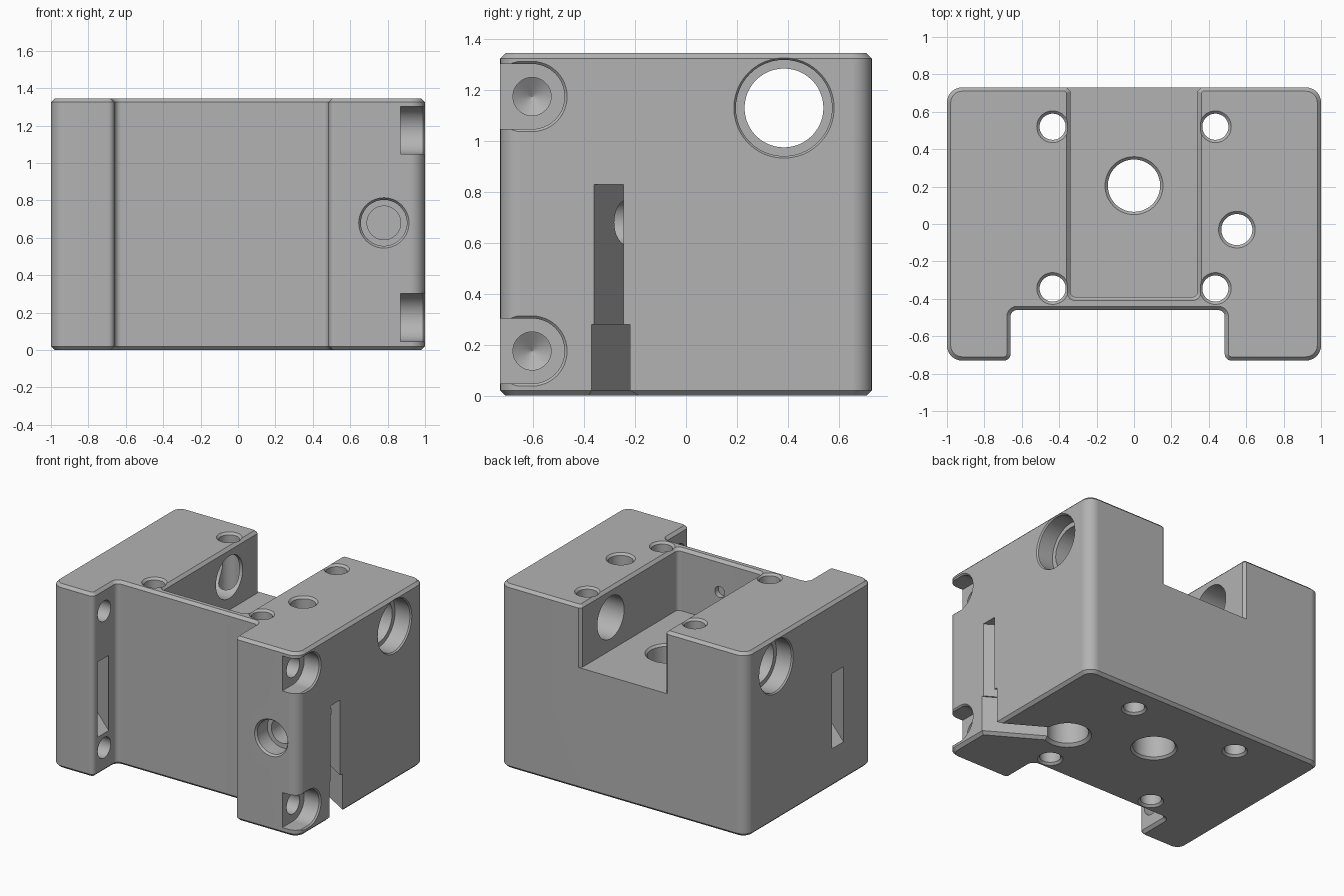
import bpy, bmesh, math
from mathutils import Vector

if "Cube" in bpy.data.objects:
    bpy.data.objects.remove(bpy.data.objects["Cube"], do_unlink=True)

H, CH = 1.345, 0.02          # height and edge chamfer
FLOOR = 0.89                 # pocket floor height
PERM = {"X": (2, 0, 1), "Y": (0, 2, 1), "Z": (0, 1, 2)}


def circle(cx, cy, r, n=48):
    return [(cx + r * math.cos(2 * math.pi * i / n), cy + r * math.sin(2 * math.pi * i / n))
            for i in range(n)]


def rounded(corners, steps=8):
    """Counter-clockwise outline from (x, y, fillet radius) corners."""
    out = []
    for i, (x, y, r) in enumerate(corners):
        p = Vector((x, y))
        if r == 0:
            out.append((x, y))
            continue
        a = (Vector(corners[i - 1][:2]) - p).normalized()
        b = (Vector(corners[(i + 1) % len(corners)][:2]) - p).normalized()
        half = a.angle(b) / 2
        c = p + (a + b).normalized() * r / math.sin(half)
        s, e = p + a * r / math.tan(half) - c, p + b * r / math.tan(half) - c
        turn = math.atan2(s.x * e.y - s.y * e.x, s.dot(e))
        for k in range(steps + 1):
            t = turn * k / steps
            out.append((c.x + s.x * math.cos(t) - s.y * math.sin(t),
                        c.y + s.x * math.sin(t) + s.y * math.cos(t)))
    return out


def offset(pts, d):
    """Move a counter-clockwise outline outwards by d."""
    out = []
    for i, p in enumerate(pts):
        p, a, b = Vector(p), Vector(pts[i - 1]), Vector(pts[(i + 1) % len(pts)])
        u, v = (p - a).normalized(), (b - p).normalized()
        n1, n2 = Vector((u.y, -u.x)), Vector((v.y, -v.x))
        out.append(p + (n1 + n2) * d / (1 + n1.dot(n2)))
    return out


def prism(name, pts, layers, axis="Z"):
    """Loft an outline through (height, outward offset) layers along an axis."""
    bm = bmesh.new()
    rings = []
    for h, d in layers:
        ring = []
        for u, v in offset(pts, d):
            src = (u, v, h)
            ring.append(bm.verts.new([src[k] for k in PERM[axis]]))
        rings.append(ring)
    n = len(pts)
    for r0, r1 in zip(rings, rings[1:]):
        for i in range(n):
            bm.faces.new((r0[i], r0[(i + 1) % n], r1[(i + 1) % n], r1[i]))
    bm.faces.new(rings[0][::-1])
    bm.faces.new(rings[-1])
    bmesh.ops.recalc_face_normals(bm, faces=bm.faces)
    mesh = bpy.data.meshes.new(name)
    bm.to_mesh(mesh)
    bm.free()
    ob = bpy.data.objects.new(name, mesh)
    bpy.context.collection.objects.link(ob)
    return ob


def through(top, flare=0.015):
    """Layers of a vertical hole with chamfers at the base and at height top."""
    return [(-0.02, flare + 0.02), (flare, 0), (top - flare, 0), (top + 0.02, flare + 0.02)]


def strip(p, q, width):
    """Straight channel outline from p to q."""
    p, q = Vector(p), Vector(q)
    d = (q - p).normalized()
    n = Vector((-d.y, d.x)) * width / 2
    return [tuple(v) for v in (p - n, q - n, q + n, p + n)]


# Block with a wide front notch
outline = rounded([(-1, -0.73, 0.08), (-0.66, -0.73, 0.035), (-0.66, -0.46, 0.035),
                   (0.485, -0.46, 0.035), (0.485, -0.73, 0.035), (1, -0.73, 0.08),
                   (1, 0.73, 0.08), (-1, 0.73, 0.08)])
body = prism("carriage_block", outline, [(0, -CH), (CH, 0), (H - CH, 0), (H, -CH)])
cutters = []


def cut(*args):
    cutters.append(prism(*args))


# Top pocket, open at the back
cut("pocket", rounded([(-0.34, -0.39, 0.03), (0.34, -0.39, 0.03), (0.34, 0.71, 0),
                       (0.44, 0.81, 0), (-0.44, 0.81, 0), (-0.34, 0.71, 0)]),
    [(FLOOR, 0), (H - CH, 0), (H + CH, 2 * CH)])

# Vertical holes
for x in (-0.435, 0.435):
    for y in (-0.345, 0.52):
        cut("bolt_hole", circle(x, y, 0.07), through(H))
cut("centre_hole", circle(0, 0.205, 0.14), through(FLOOR))
cut("guide_hole", circle(0.55, -0.03, 0.083), through(H))

# Cross bore with a counterbore on each side
bore = [(-1.01, 0.05), (-0.99, 0.034), (-0.87, 0.034), (-0.87, 0)]
cut("cross_bore", circle(0.385, 1.13, 0.155), bore + [(-h, d) for h, d in bore[::-1]], "X")

# Side screws: head recess in one arm, blind drilled hole in the other
for z in (0.175, 1.175):
    arc = [(-0.605 + 0.128 * math.cos(t), z + 0.128 * math.sin(t))
           for t in (math.pi * (i / 24 - 0.5) for i in range(25))]
    cut("screw_recess", [(-0.85, z - 0.128)] + arc + [(-0.85, z + 0.128)][:1],
        [(0.87, 0), (0.99, 0), (1.02, 0.03)], "X")
    cut("screw_hole", circle(-0.605, z, 0.075),
        [(-0.93, -0.074), (-0.88, 0), (0.95, 0)], "X")

# Front screw
cut("front_screw", circle(0.78, 0.68, 0.09),
    [(-0.75, 0.06), (-0.715, 0.033), (-0.6, 0.033), (-0.6, 0), (0.1, 0)], "Y")

# Cable channel: round chamber, wide lower run and thin upper slot
low = [(-0.02, 0.04), (0.02, 0), (0.28, 0)]
cut("chamber", circle(0.55, -0.03, 0.14), low)
cut("lower_channel", strip((0.55, -0.03), (1.15, -0.385), 0.13), low)
cut("upper_slot", strip((0.55, -0.03), (1.15, -0.395), 0.098), [(0.1, 0), (0.83, 0)])

# Slanted slot through the other arm
cut("arm_slot", strip((-1.15, -0.2), (-0.5, -0.755), 0.1), [(0.28, 0), (0.83, 0)])

# Small dimple on the front wall of the pocket
cut("wall_dimple", circle(0, 1.11, 0.04, 24), [(-0.43, 0), (-0.3, 0)], "Y")

# Carve the block
bpy.ops.object.select_all(action="DESELECT")
bpy.context.view_layer.objects.active = body
body.select_set(True)
for c in cutters:
    mod = body.modifiers.new(c.name, "BOOLEAN")
    mod.operation, mod.solver, mod.object = "DIFFERENCE", "EXACT", c
    bpy.ops.object.modifier_apply(modifier=mod.name)
for c in cutters:
    bpy.data.objects.remove(c, do_unlink=True)

# Material and shading
grey = bpy.data.materials.new("plain_grey")
grey.use_nodes = True
colour = (0.45, 0.45, 0.45, 1)
grey.diffuse_color = colour
grey.node_tree.nodes["Principled BSDF"].inputs["Base Color"].default_value = colour
body.data.materials.clear()
body.data.materials.append(grey)
for poly in body.data.polygons:
    poly.material_index = 0
bpy.ops.object.shade_smooth_by_angle(angle=math.radians(30))
weighted = body.modifiers.new("even_shading", "WEIGHTED_NORMAL")
weighted.keep_sharp = True
